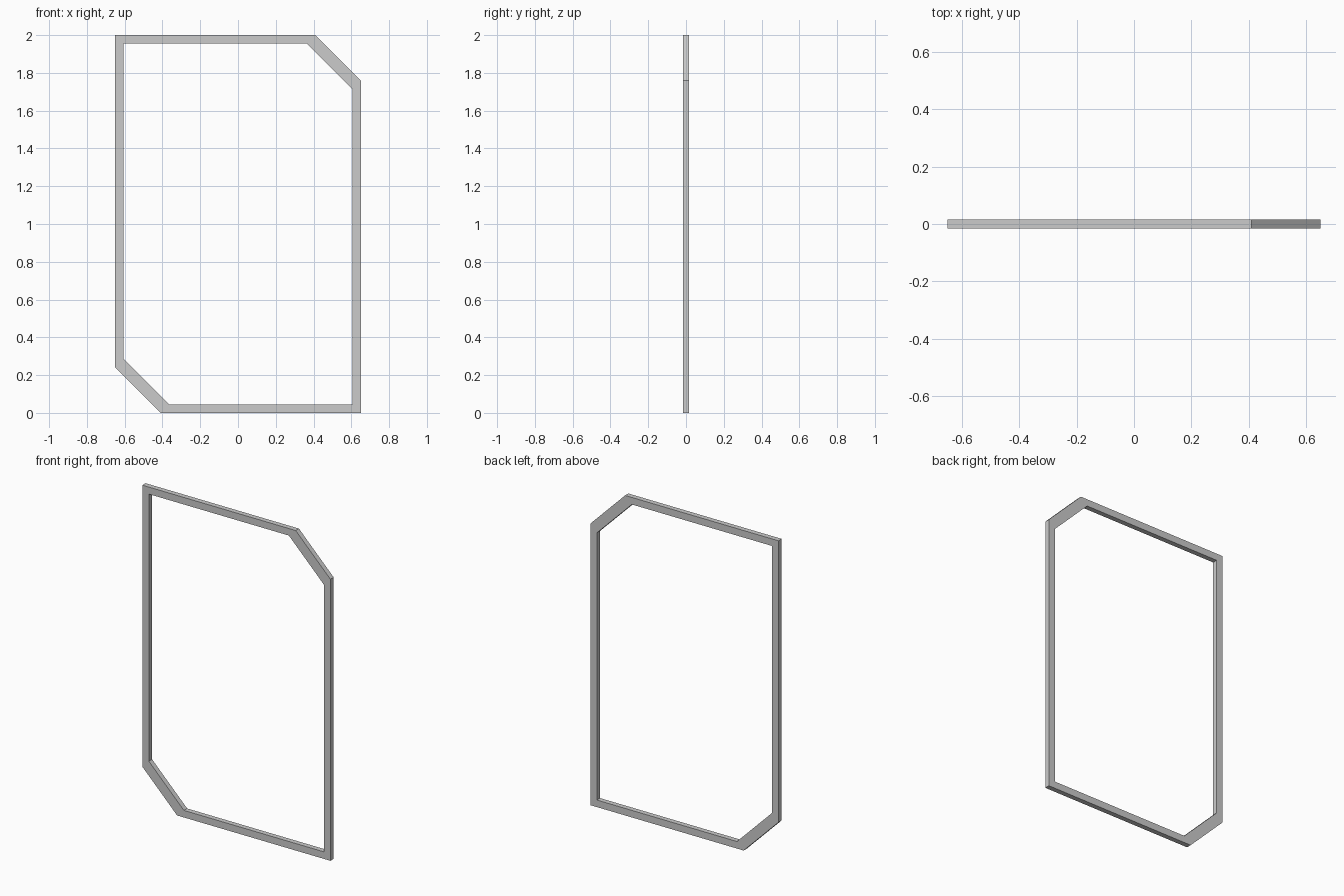
import bpy, bmesh

if "Cube" in bpy.data.objects:
    bpy.data.objects.remove(bpy.data.objects["Cube"])

HALF_DEPTH = 0.016

# Half outlines (x, z about the centre); the other half is a 180 degree turn
outer_half = [(-0.65, 1.0), (0.41, 1.0), (0.65, 0.76)]
inner_half = [(-0.605, 0.956), (0.363, 0.956), (0.605, 0.714)]


def full_loop(half):
    return half + [(-x, -z) for x, z in half]


# Frame: flat ring between the outlines, extruded in depth
bm = bmesh.new()


def ring(half):
    return [bm.verts.new((x, -HALF_DEPTH, z + 1.0)) for x, z in full_loop(half)]


outer, inner = ring(outer_half), ring(inner_half)
n = len(outer)
faces = [bm.faces.new((outer[i], outer[(i + 1) % n], inner[(i + 1) % n], inner[i]))
         for i in range(n)]
result = bmesh.ops.extrude_face_region(bm, geom=faces, use_keep_orig=True)
new_verts = [g for g in result["geom"] if isinstance(g, bmesh.types.BMVert)]
bmesh.ops.translate(bm, verts=new_verts, vec=(0, 2 * HALF_DEPTH, 0))
bmesh.ops.recalc_face_normals(bm, faces=bm.faces)

mesh = bpy.data.meshes.new("mirror_frame")
bm.to_mesh(mesh)
bm.free()
bpy.context.collection.objects.link(bpy.data.objects.new("chamfered_frame", mesh))
